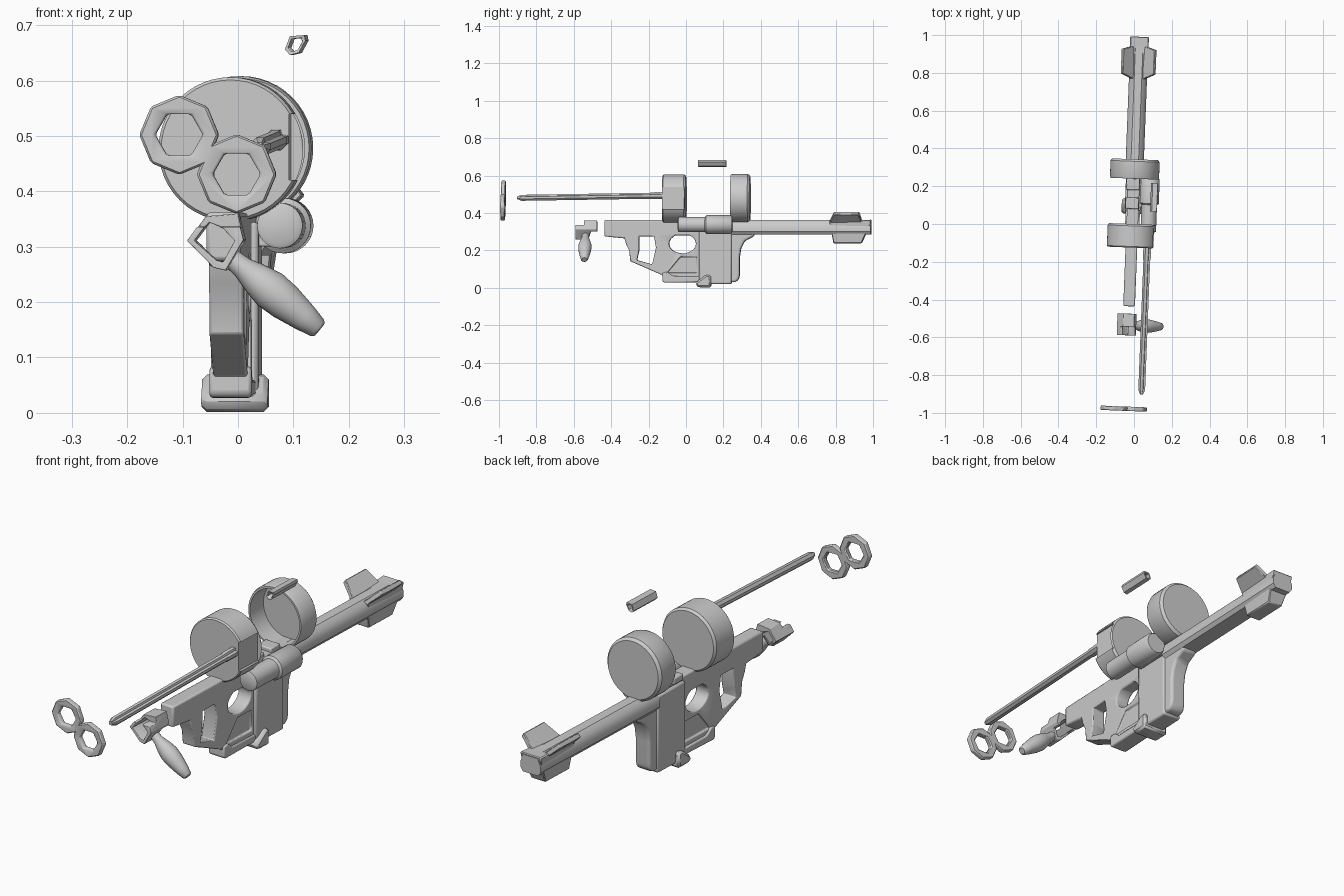
import bpy, bmesh, math
from mathutils import Matrix, Vector

if "Cube" in bpy.data.objects:
    bpy.data.objects.remove(bpy.data.objects["Cube"])

mat = bpy.data.materials.new("light_grey")
mat.diffuse_color = (0.6, 0.6, 0.6, 1)
mat.use_nodes = True
mat.node_tree.nodes["Principled BSDF"].inputs["Base Color"].default_value = mat.diffuse_color
# the whole assembly is turned slightly about z
YAW = Matrix.Translation((-0.009, 0, 0)) @ Matrix.Rotation(-0.039, 4, 'Z')


def finish(name, bm, bevel=0, segs=2, smooth=True):
    bmesh.ops.recalc_face_normals(bm, faces=bm.faces)
    bm.transform(YAW)
    me = bpy.data.meshes.new(name)
    bm.to_mesh(me)
    bm.free()
    ob = bpy.data.objects.new(name, me)
    bpy.context.collection.objects.link(ob)
    me.materials.append(mat)
    if smooth:
        bpy.context.view_layer.objects.active = ob
        ob.select_set(True)
        bpy.ops.object.shade_smooth_by_angle(angle=math.radians(35))
        ob.select_set(False)
    if bevel:
        m = ob.modifiers.new("edge", 'BEVEL')
        m.width, m.segments, m.limit_method = bevel, segs, 'ANGLE'
    return ob


def prism(name, pts, axis, a, b, taper=1.0, **kw):
    """Extrude a 2D outline: axis 'x' takes (y, z) points, axis 'y' takes (x, z)."""
    bm = bmesh.new()
    cx = sum(p[0] for p in pts) / len(pts)
    cz = sum(p[1] for p in pts) / len(pts)

    def loop(d, s):
        q = [(cx + (u - cx) * s, cz + (v - cz) * s) for u, v in pts]
        return [bm.verts.new((d, u, v) if axis == 'x' else (u, d, v)) for u, v in q]
    A, B = loop(a, 1), loop(b, taper)
    bm.faces.new(A)
    bm.faces.new(B)
    for i in range(len(pts)):
        j = (i + 1) % len(pts)
        bm.faces.new((A[i], A[j], B[j], B[i]))
    return finish(name, bm, **kw)


def box(name, x0, x1, y0, y1, z0, z1, **kw):
    return prism(name, [(y0, z0), (y1, z0), (y1, z1), (y0, z1)], 'x', x0, x1, **kw)


def ngon(cx, cz, rx, n, rz=None, start=0):
    rz = rz or rx
    return [(cx + rx * math.cos(start + 2 * math.pi * i / n),
             cz + rz * math.sin(start + 2 * math.pi * i / n)) for i in range(n)]


def lathe(name, prof, origin, direction, n=32):
    """Spin (radius, distance) points around a direction."""
    bm = bmesh.new()
    rot = Vector(direction).to_track_quat('Z', 'Y').to_matrix().to_4x4()
    M = Matrix.Translation(origin) @ rot
    rings = [[bm.verts.new(M @ Vector((u, v, d))) for u, v in ngon(0, 0, r, n)]
             for r, d in prof]
    for A, B in zip(rings, rings[1:]):
        for i in range(n):
            j = (i + 1) % n
            bm.faces.new((A[i], A[j], B[j], B[i]))
    bm.faces.new(rings[0])
    bm.faces.new(rings[-1])
    return finish(name, bm)


def cut(ob, cutter):
    cutter.hide_render = True
    cutter.hide_viewport = True
    m = ob.modifiers.new("cut", 'BOOLEAN')
    m.operation, m.object, m.solver = 'DIFFERENCE', cutter, 'EXACT'
    # holes come before the edge bevel
    ob.modifiers.move(len(ob.modifiers) - 1, 0)


# double ring at the very front
for side, (cx, cz) in (("left", (-0.059, 0.502)), ("right", (0.045, 0.431))):
    ring = prism(side + "_front_ring", ngon(cx, cz, 0.072, 8), 'y', -0.99, -0.967, bevel=0.004, segs=1)
    cut(ring, prism(side + "_ring_cutter", ngon(cx, cz, 0.043, 6), 'y', -1.1, -0.9))

# long ridged rod with pointed tip, slightly rising
bm = bmesh.new()
sec = [(-.018, -.006), (-.008, -.016), (.008, -.016), (.018, -.006),
       (.018, .006), (.008, .008), (.006, .016), (-.008, .016), (-.018, .006)]
rings = [[bm.verts.new((0.084 + u * s, y, z + v * s)) for u, v in sec]
         for y, z, s in ((-.9, .481, .45), (-.875, .481, 1), (-.19, .492, 1),
                         (-.18, .492, 1.15), (-.1, .494, 1.15))]
for A, B in zip(rings, rings[1:]):
    for i in range(len(sec)):
        j = (i + 1) % len(sec)
        bm.faces.new((A[i], A[j], B[j], B[i]))
bm.faces.new(rings[0])
bm.faces.new(rings[-1])
finish("long_rod", bm)

# closed front drum with a stepped notch on its side
drum = lathe("front_drum", [(.125, 0), (.13, .006), (.13, .115), (.122, .125)],
             (0, -.125, .476), (0, 1, 0), 48)
cut(drum, box("drum_notch_cutter", .106, .2, -.2, -.006, .42, .54))

# rear drum, a cup open to the front
lathe("rear_drum", [(.118, .085), (.118, 0), (.126, 0), (.13, .01), (.13, .092), (.12, .103)],
      (.002, .24, .478), (0, 1, 0), 48)

# small loose sleeve above
sleeve = [(.091, .656), (.1, .68), (.126, .682), (.128, .672), (.116, .65), (.1, .646)]
cut(prism("sleeve", sleeve, 'y', .07, .22),
    prism("sleeve_cutter", [(.109 + (x - .109) * .68, .665 + (z - .665) * .68) for x, z in sleeve],
          'y', 0, .3))

# main frame plate with grip opening and front window
frame = prism("frame", [(-.33, .27), (-.32, .235), (-.303, .2), (-.297, .142), (-.125, .067), (-.11, .035),
                        (.08, .035), (.08, .35), (-.28, .35), (-.31, .3)],
              'x', -.031, .031, bevel=.005)
cut(frame, prism("grip_hole_cutter", ngon(-.018, .236, .072, 24, .052), 'x', -.2, .2))
cut(frame, prism("window_cutter", [(-.25, .275), (-.17, .275), (-.16, .215), (-.18, .125),
                                   (-.262, .148), (-.25, .2)], 'x', -.2, .2))
# recessed corners below the grip opening
for s in (-1, 1):
    cut(frame, prism("recess_cutter", [(-.1, .08), (.06, .08), (.06, .165), (-.03, .165)],
                     'x', s * .022, s * .1))
prism("front_rail", [(-.436, .275), (-.31, .262), (-.26, .28), (.3, .28), (.3, .362), (-.436, .362)],
      'x', -.031, .031, bevel=.007)

# block behind the opening and its base lips
box("magazine", -.043, .043, .07, .245, .02, .345, bevel=.008)
prism("front_foot", [(-.125, .035), (-.115, .027), (.08, .03), (.08, .06), (-.07, .062), (-.1, .085), (-.125, .08)],
      'x', -.038, .038, bevel=.006)
prism("rear_foot", [(.055, .012), (.07, .002), (.135, .002), (.135, .068), (.11, .07), (.055, .03)],
      'x', -.06, .06, bevel=.009, segs=1)

# rear grip curving into the stock
prism("rear_grip", [(.23, .03), (.265, .03), (.283, .045), (.288, .07), (.288, .165), (.295, .21),
                    (.315, .25), (.365, .276), (.37, .31), (.23, .33)],
      'x', -.036, .036, bevel=.018, segs=4)

# stock tube with rounded top
half = [(.036, .284), (.048, .3), (.048, .325), (.038, .348), (.02, .362)]
prism("stock", half + [(-x, z) for x, z in reversed(half)], 'y', .24, .99)

# stock end: keel and two fins spreading upward
bm = bmesh.new()
keel = [(.77, .345, .046), (.79, .238, .034), (.94, .238, .034), (.985, .335, .05), (.993, .364, .05), (.77, .355, .046)]
L = [bm.verts.new((-w, y, z)) for y, z, w in keel]
R = [bm.verts.new((w, y, z)) for y, z, w in keel]
bm.faces.new(L)
bm.faces.new(R)
for i in range(6):
    bm.faces.new((L[i], L[i - 1], R[i - 1], R[i]))
finish("stock_keel", bm, bevel=.004, segs=1)
for s, side in ((-1, "left"), (1, "right")):
    bm = bmesh.new()
    vs = [[bm.verts.new((s * (x + dx), y, z + dz)) for x, y, z in
           ((.03, .765, .335), (.03, .945, .335), (.094, .925, .392), (.094, .795, .392))]
          for dx, dz in ((0, 0), (-.012, .016))]
    bm.faces.new(vs[0])
    bm.faces.new(vs[1])
    for i in range(4):
        bm.faces.new((vs[0][i], vs[0][i - 1], vs[1][i - 1], vs[1][i]))
    finish(side + "_fin", bm, bevel=.003, segs=1)

# side cylinder and its mount
lathe("side_cylinder", [(.034, 0), (.041, .004), (.041, .145), (.05, .152), (.05, .28), (.043, .29)],
      (.086, -.04, .338), (0, 1, 0), 32)
box("cylinder_mount", .02, .08, .09, .24, .3, .345, bevel=.004)

# small blocks on the rail between the drums
for i, (y0, y1) in enumerate(((.08, .14), (.18, .24))):
    box(f"rail_block_{i + 1}", -.04, .03, y0, y1, .35, .378, bevel=.005)

# detached side handle: clamp ring and tapered grip
clamp = [(-.06, .311), (-.028, .355), (.03, .36), (.042, .312), (.01, .257), (-.012, .262)]
ring = prism("handle_clamp", clamp, 'y', -.59, -.475, bevel=.004)
cut(ring, prism("clamp_cutter", [(-.047, .311), (-.022, .344), (.005, .333), (.026, .311), (.005, .272), (-.008, .276)],
                'y', -.7, -.4))
# the clamp's upper half sits further back
cut(ring, prism("clamp_step_cutter", [(-.7, .336), (-.545, .336), (-.545, .4), (-.7, .4)], 'x', -.2, .2))
cut(ring, prism("clamp_heel_cutter", [(-.54, .2), (-.4, .2), (-.4, .3), (-.51, .3)], 'x', -.2, .2))
lathe("handle", [(.018, 0), (.02, .03), (.03, .065), (.036, .095), (.034, .13), (.026, .175), (.019, .205), (.014, .21)],
      (.014, -.537, .282), (.155, 0, -.125), 24)
